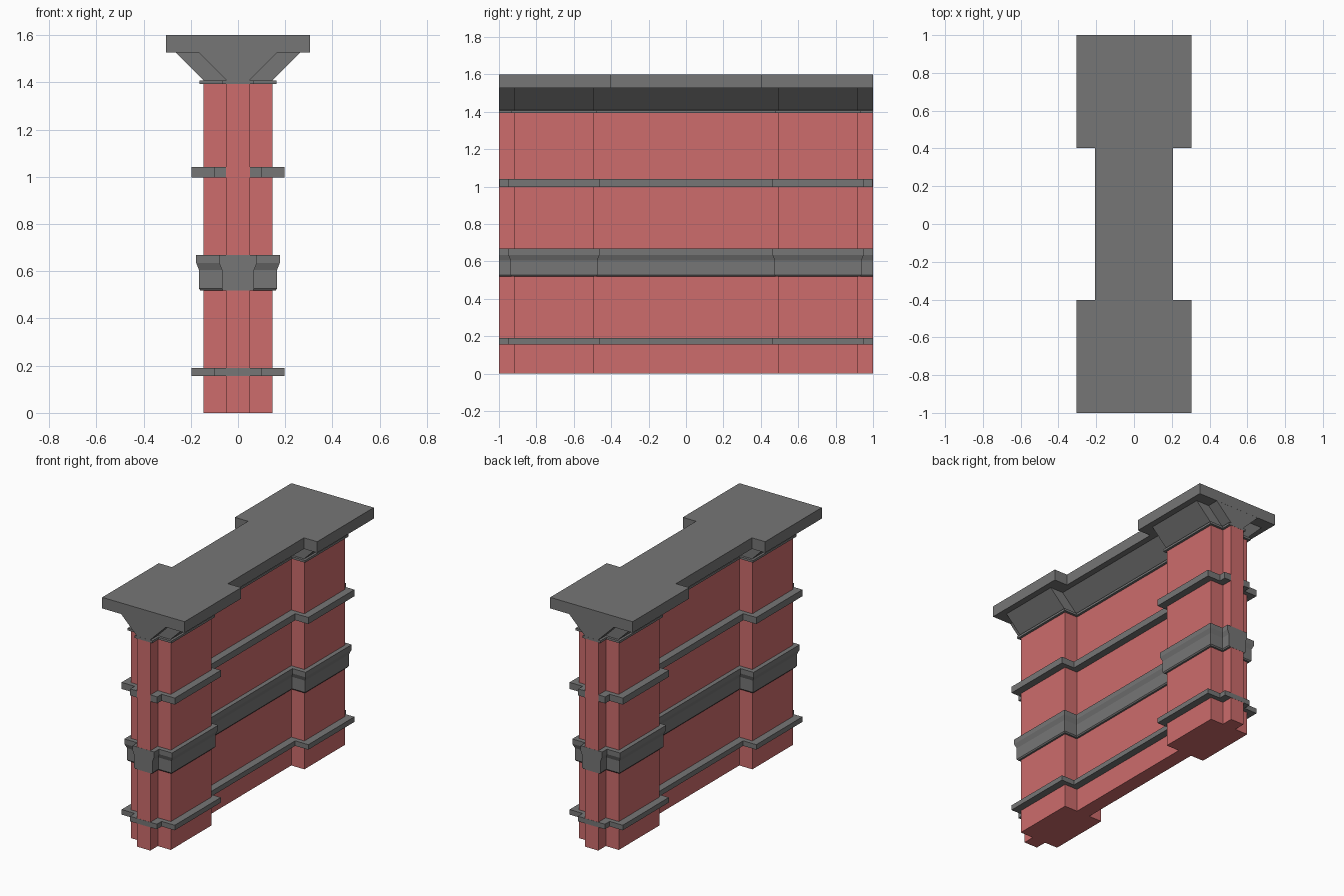
import bpy
import bmesh

cube = bpy.data.objects.get("Cube")
if cube:
    bpy.data.objects.remove(cube, do_unlink=True)


def make_material(name, color):
    mat = bpy.data.materials.new(name)
    mat.use_nodes = True
    mat.diffuse_color = color
    mat.node_tree.nodes["Principled BSDF"].inputs["Base Color"].default_value = color
    return mat


red = make_material("dusty red", (0.61, 0.15, 0.15, 1))
grey = make_material("stone grey", (0.18, 0.18, 0.18, 1))

# Plan of the wall: thin spine with a thicker pier near each end
SPINE, PIER = 0.05, 0.147
INNER, OUTER = 0.492, 0.92


def mirror_quarter(quarter):
    """Closed outline, anticlockwise, from the points in the +x +y quarter."""
    half = quarter + [(-x, y) for x, y in reversed(quarter)]
    return half + [(-x, -y) for x, y in half]


def wall_outline(dx, dy, end):
    """Wall plan grown by dx sideways and dy lengthways."""
    spine, pier = SPINE + dx, PIER + dx
    inner, outer = INNER - dy, OUTER + dy
    return mirror_quarter([(spine, inner), (pier, inner), (pier, outer),
                           (spine, outer), (spine, end)])


def loft(name, levels, mat):
    """Solid through a stack of (z, outline) levels."""
    bm = bmesh.new()
    rings = [[bm.verts.new((x, y, z)) for x, y in outline] for z, outline in levels]
    for low, high in zip(rings, rings[1:]):
        n = len(low)
        for i in range(n):
            j = (i + 1) % n
            bm.faces.new((low[i], low[j], high[j], high[i]))
    bm.faces.new(list(reversed(rings[0])))
    bm.faces.new(rings[-1])
    bmesh.ops.recalc_face_normals(bm, faces=bm.faces)
    mesh = bpy.data.meshes.new(name)
    bm.to_mesh(mesh)
    bm.free()
    mesh.materials.append(mat)
    obj = bpy.data.objects.new(name, mesh)
    bpy.context.collection.objects.link(obj)
    return obj


def wall_part(name, mat, end, rows):
    """Part following the wall plan; rows are (z, dx, dy)."""
    return loft(name, [(z, wall_outline(dx, dy, end)) for z, dx, dy in rows], mat)


# Wall body
wall_part("wall", red, 0.999, [(0, 0, 0), (1.4, 0, 0)])

# Thin bands; the spine ends stand proud of the upper one
wall_part("lower_band", grey, 1.0, [(0.156, 0.05, 0.03), (0.19, 0.05, 0.03)])
wall_part("upper_band", grey, 0.997, [(0.997, 0.05, 0.03), (1.041, 0.05, 0.03)])

# Broad moulded middle band
wall_part("middle_band", grey, 1.0, [
    (0.518, 0.012, 0.012), (0.526, 0.018, 0.018), (0.605, 0.018, 0.018),
    (0.635, 0.03, 0.03), (0.668, 0.03, 0.03)])

# Collar and flared support under the cap
wall_part("collar", grey, 1.0, [(1.393, 0.016, 0.016), (1.408, 0.016, 0.016)])
wall_part("flared_support", grey, 0.9995, [(1.4, 0, 0), (1.41, 0, 0), (1.527, 0.117, 0)])

# Cap slab with a narrow waist
slab = mirror_quarter([(0.207, 0.402), (0.305, 0.402), (0.305, 1.0)])
loft("cap_slab", [(1.526, slab), (1.6, slab)], grey)
